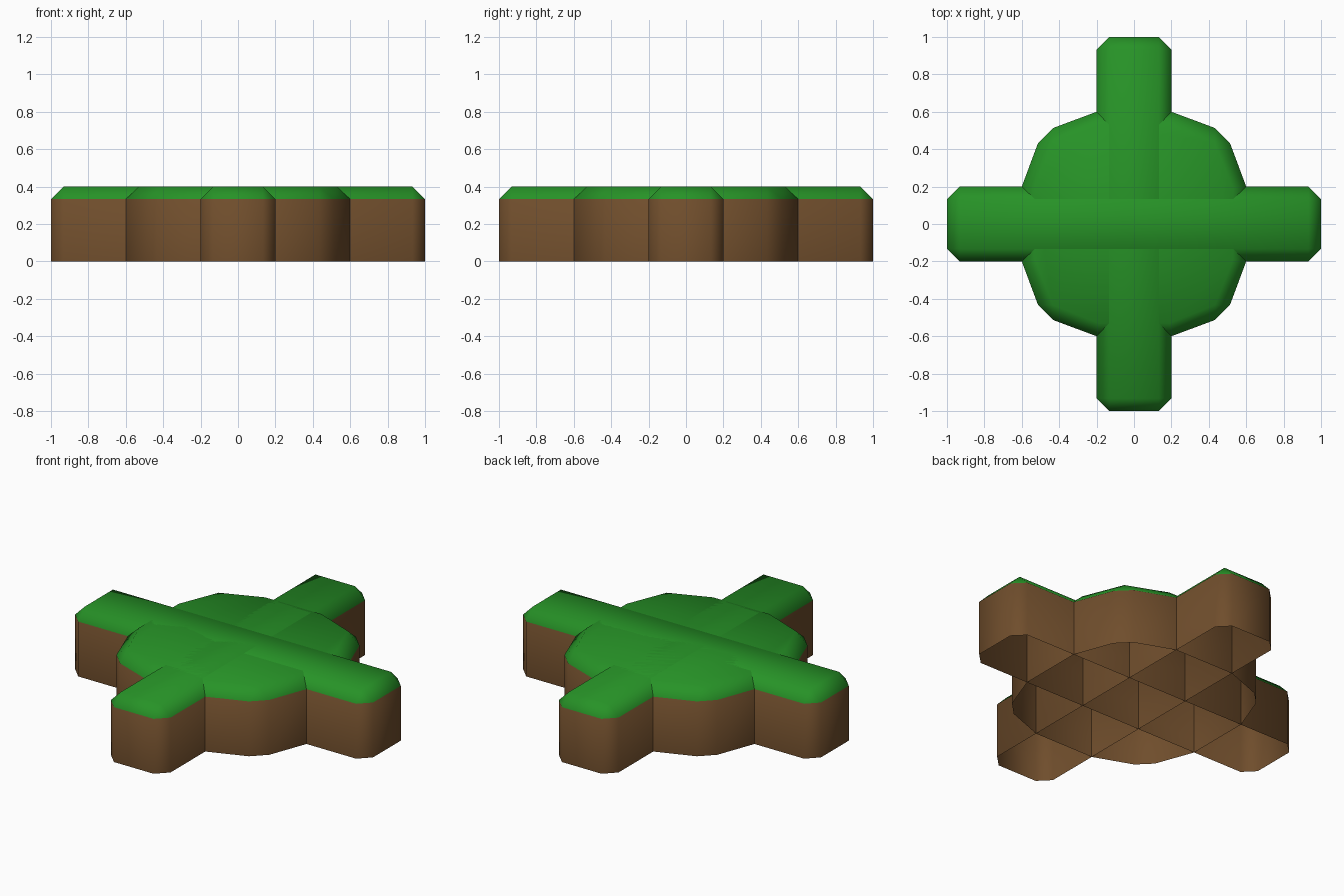
import bpy, bmesh, math

if "Cube" in bpy.data.objects:
    bpy.data.objects.remove(bpy.data.objects["Cube"])


def material(name, colour):
    m = bpy.data.materials.new(name)
    m.diffuse_color = colour
    m.use_nodes = True
    m.node_tree.nodes["Principled BSDF"].inputs["Base Color"].default_value = m.diffuse_color
    return m


grass = material("grass", (0.02, 0.29, 0.02, 1))
earth = material("earth", (0.16, 0.075, 0.025, 1))
H, RIM = 0.4, 0.333


def mirrored(quarter):
    """Mirror a counter-clockwise first-quadrant profile into a full loop."""
    q = list(quarter)
    left = [((-a[0], a[1]), (-b[0], b[1])) for a, b in reversed(q)]
    half = q + left
    return half + [((-a[0], -a[1]), (-b[0], -b[1])) for a, b in half]


def ground_block(name, quarter):
    """Open-bottomed earth walls, sloping grass rim and flat grass top.
    The profile holds (outer point, inset top point) pairs."""
    loop = mirrored(quarter)
    n = len(loop)
    bm = bmesh.new()
    low = [bm.verts.new((*o, 0)) for o, t in loop]
    mid = [bm.verts.new((*o, RIM)) for o, t in loop]
    tops = {}
    for o, t in loop:
        if t not in tops:
            tops[t] = bm.verts.new((*t, H))
    top = [tops[t] for o, t in loop]
    for i in range(n):
        j = (i + 1) % n
        bm.faces.new((low[i], low[j], mid[j], mid[i])).material_index = 1
        rim = [mid[i], mid[j], top[j]]
        if top[i] != top[j]:
            rim.append(top[i])
        bm.faces.new(rim)
    bm.faces.new(list(tops.values()))
    me = bpy.data.meshes.new(name)
    bm.to_mesh(me)
    bm.free()
    me.materials.append(grass)
    me.materials.append(earth)
    ob = bpy.data.objects.new(name, me)
    bpy.context.collection.objects.link(ob)
    bpy.ops.object.select_all(action='DESELECT')
    ob.select_set(True)
    bpy.context.view_layer.objects.active = ob
    bpy.ops.object.shade_smooth_by_angle(angle=math.radians(60))
    return ob


# Two crossing strips forming the four arms
arm_x = [((1.0, 0.133), (0.933, 0.133)), ((0.933, 0.2), (0.933, 0.133))]
arm_y = [((b, a), (d, c)) for (a, b), (c, d) in reversed(arm_x)]
ground_block("side_arms", arm_x)
ground_block("front_back_arms", arm_y)

# Rounded central ground
ground_block("centre_ground", [
    ((0.6, 0.2), (0.53, 0.19)),
    ((0.513, 0.433), (0.433, 0.433)),
    ((0.433, 0.513), (0.433, 0.433)),
    ((0.2, 0.6), (0.19, 0.53)),
])
